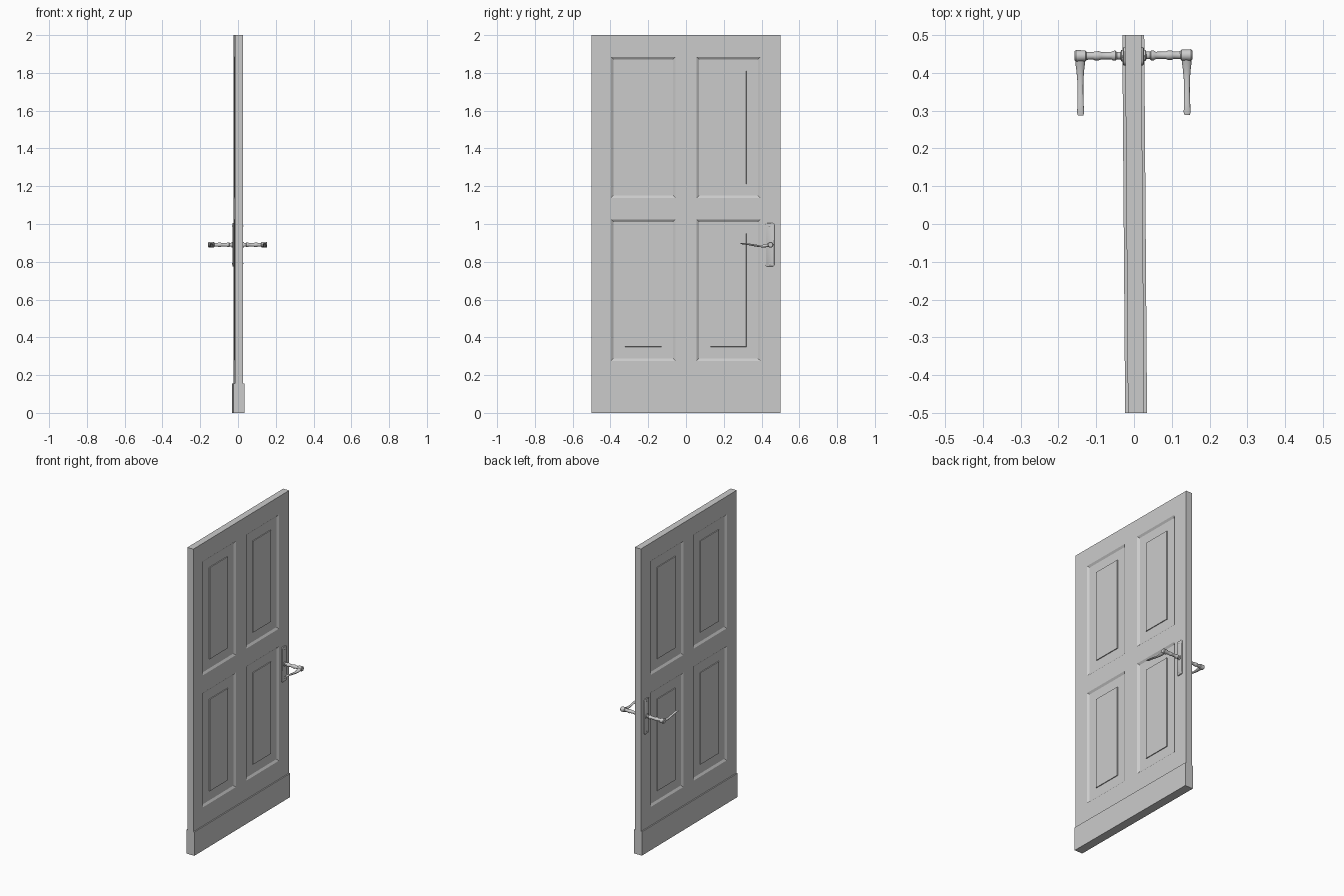
import bpy, bmesh, math
from mathutils import Matrix

if "Cube" in bpy.data.objects:
    bpy.data.objects.remove(bpy.data.objects["Cube"])

# The whole door sits very slightly turned about z
PLACE = Matrix.Translation((0.0018, 0, 0)) @ Matrix.Rotation(0.0075, 4, 'Z')
HY, HZ = 0.444, 0.89  # handle axis


def finish(name, bm, mirror=True, smooth=False, fix=True):
    if fix:
        bmesh.ops.recalc_face_normals(bm, faces=bm.faces)
    me = bpy.data.meshes.new(name)
    bm.to_mesh(me)
    bm.free()
    ob = bpy.data.objects.new(name, me)
    bpy.context.collection.objects.link(ob)
    ob.matrix_world = PLACE
    if mirror:
        ob.modifiers.new("both_sides", 'MIRROR').use_axis = (True, False, False)
    if smooth:
        bpy.ops.object.select_all(action='DESELECT')
        ob.select_set(True)
        bpy.context.view_layer.objects.active = ob
        bpy.ops.object.shade_smooth_by_angle(angle=math.radians(40))
    return ob


def loft(bm, rings):
    rows = [[bm.verts.new(p) for p in ring] for ring in rings]
    n = len(rows[0])
    for a, b in zip(rows, rows[1:]):
        for i in range(n):
            bm.faces.new((a[i], a[(i + 1) % n], b[(i + 1) % n], b[i]))
    bm.faces.new(rows[0])
    bm.faces.new(rows[-1])


def turned(bm, profile, y, z, n=24):
    angles = [2 * math.pi * i / n for i in range(n)]
    loft(bm, [[(x, y + r * math.cos(a), z + r * math.sin(a)) for a in angles]
              for x, r in profile])


# Door slab: one half with recessed panels, mirrored through the thickness
T = 0.0215
ys = [-0.5, -0.397, -0.056, 0.056, 0.393, 0.5]
zs = [0.155, 0.276, 1.024, 1.138, 1.884, 2.0]
bm = bmesh.new()
grid = [[bm.verts.new((T, y, z)) for y in ys] for z in zs]
panels = []
for j in range(5):
    for i in range(5):
        f = bm.faces.new((grid[j][i], grid[j][i + 1], grid[j + 1][i + 1], grid[j + 1][i]))
        if i in (1, 3) and j in (1, 3):
            panels.append(f)
rim = [e for e in bm.edges if e.is_boundary]
ext = bmesh.ops.extrude_edge_only(bm, edges=rim)
for v in ext["geom"]:
    if isinstance(v, bmesh.types.BMVert):
        v.co.x = 0
bmesh.ops.recalc_face_normals(bm, faces=bm.faces)
if panels[0].normal.x < 0:
    bmesh.ops.reverse_faces(bm, faces=bm.faces)
# sloped moulding, flat margin, raised field
for width, depth in ((0.013, -0.009), (0.061, 0), (0.0005, 0.005)):
    bmesh.ops.inset_individual(bm, faces=panels, thickness=width, depth=depth,
                               use_even_offset=True)
finish("door_slab", bm, fix=False)

# Kick board
bm = bmesh.new()
bmesh.ops.create_cube(bm, size=1, matrix=Matrix.Translation((0, 0, 0.0775)) @
                      Matrix.Diagonal((0.058, 1.0, 0.155, 1)))
finish("kick_board", bm, mirror=False)

# Handle back plate with rounded corners
bm = bmesh.new()
w, h, r = 0.024, 0.115, 0.012
outline = []
for cy, cz, start in ((1, 1, 0), (-1, 1, 90), (-1, -1, 180), (1, -1, 270)):
    for k in range(6):
        a = math.radians(start + 18 * k)
        outline.append((cy * (w - r) + r * math.cos(a), cz * (h - r) + r * math.sin(a)))
loft(bm, [[(x, HY + y * s, HZ + z * (1 - (1 - s) * w / h)) for y, z in outline]
          for x, s in ((T - 0.002, 1), (T + 0.004, 1), (T + 0.006, 0.92))])
finish("handle_plate", bm, smooth=True)

# Plate screws
bm = bmesh.new()
for z in (HZ - 0.1, HZ + 0.1):
    turned(bm, [(T + 0.004, 0.004), (T + 0.007, 0.004), (T + 0.008, 0.0025)], HY, z, 12)
finish("plate_screws", bm, smooth=True)

# Turned spindle with collars and end head
bm = bmesh.new()
turned(bm, [(0.024, 0.015), (0.032, 0.015), (0.034, 0.010), (0.044, 0.010), (0.047, 0.013),
            (0.054, 0.013), (0.059, 0.0095), (0.085, 0.0095), (0.091, 0.012),
            (0.102, 0.012), (0.107, 0.0095), (0.124, 0.0105), (0.127, 0.0145),
            (0.152, 0.0155), (0.156, 0.012)], HY + 0.002, HZ)
finish("handle_spindle", bm, smooth=True)

# Curved lever: y, centre x, z, half width, half height
path = [(0.452, 0.141, 0.890, 0.013, 0.011), (0.425, 0.141, 0.886, 0.0125, 0.009),
        (0.405, 0.141, 0.883, 0.010, 0.007), (0.380, 0.141, 0.884, 0.008, 0.0055),
        (0.350, 0.141, 0.889, 0.0075, 0.005), (0.315, 0.141, 0.895, 0.0085, 0.004),
        (0.294, 0.141, 0.896, 0.009, 0.003), (0.288, 0.141, 0.896, 0.007, 0.002)]
bm = bmesh.new()
ring = [2 * math.pi * i / 16 for i in range(16)]
loft(bm, [[(x + a * math.cos(t), y, z + b * math.sin(t)) for t in ring]
          for y, x, z, a, b in path])
finish("handle_lever", bm, smooth=True)
